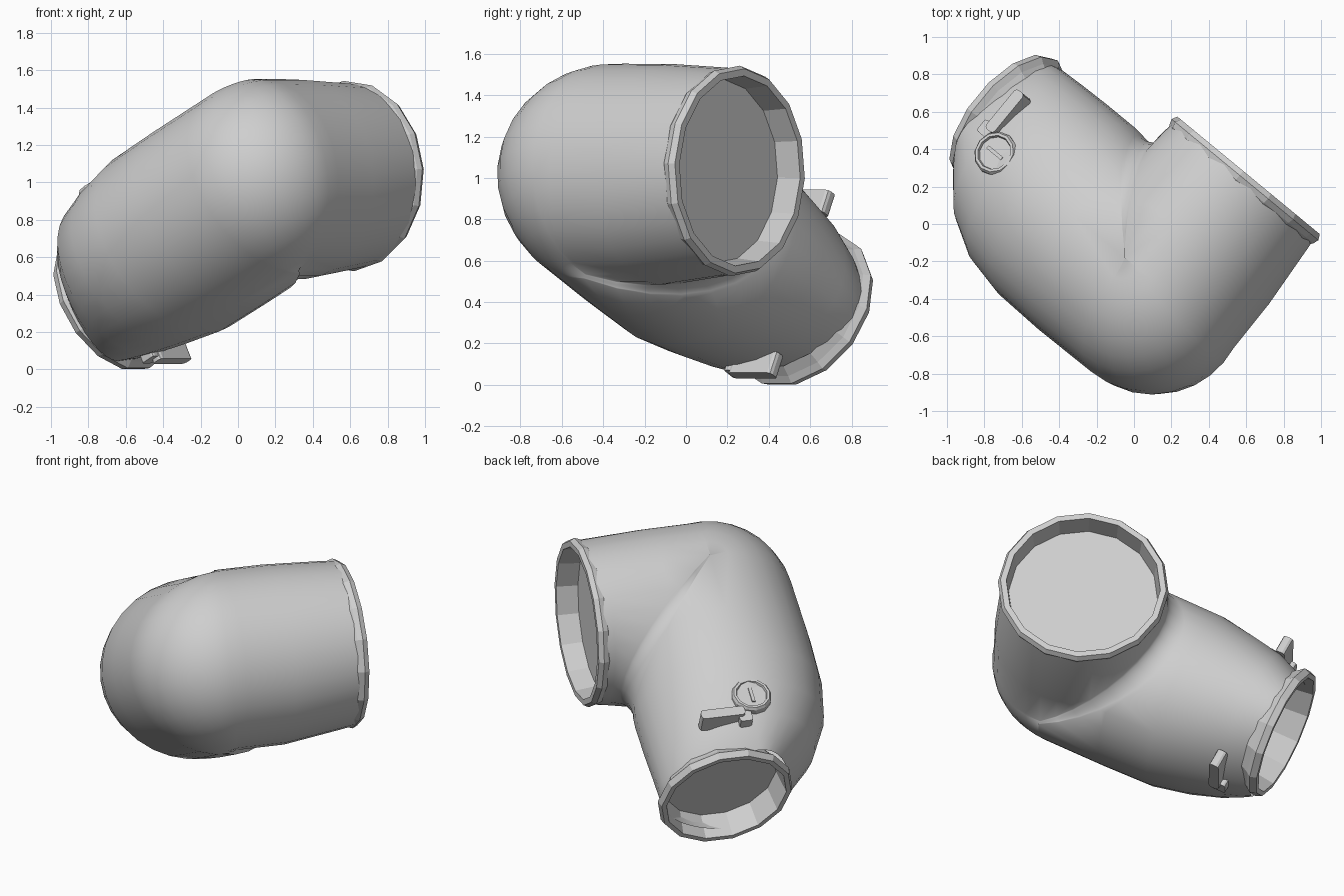
import bpy, bmesh, math
from mathutils import Matrix, Vector

cube = bpy.data.objects.get("Cube")
if cube:
    bpy.data.objects.remove(cube, do_unlink=True)

TONE = (0.62, 0.62, 0.62, 1)
grey = bpy.data.materials.new("plain_grey")
grey.use_nodes = True
grey.diffuse_color = TONE
grey.node_tree.nodes["Principled BSDF"].inputs["Base Color"].default_value = TONE

# Elbow frame: local x runs along the wide arm, local y along the narrow arm
wide = Vector((0.635, 0.77, 0)).normalized()
narrow = Vector((-0.69, 0.57, -0.45))
narrow = (narrow - narrow.project(wide)).normalized()
side = wide.cross(narrow)
FRAME = Matrix.Translation((0.142, -0.337, 1.0)) @ Matrix((wide, narrow, side)).transposed().to_4x4()


def make(name, bm, local=Matrix(), smooth=None):
    bmesh.ops.remove_doubles(bm, verts=bm.verts, dist=0.0005)
    bmesh.ops.recalc_face_normals(bm, faces=bm.faces)
    mesh = bpy.data.meshes.new(name)
    bm.to_mesh(mesh)
    bm.free()
    mesh.materials.append(grey)
    obj = bpy.data.objects.new(name, mesh)
    bpy.context.collection.objects.link(obj)
    obj.matrix_world = FRAME @ local
    if smooth:
        bpy.ops.object.select_all(action="DESELECT")
        obj.select_set(True)
        bpy.context.view_layer.objects.active = obj
        bpy.ops.object.shade_smooth_by_angle(angle=math.radians(smooth))


def skin(bm, rings):
    loops = [[bm.verts.new(p) for p in ring] for ring in rings]
    for lo, hi in zip(loops, loops[1:]):
        n = len(lo)
        for i in range(n):
            j = (i + 1) % n
            bm.faces.new((lo[i], lo[j], hi[j], hi[i]))
    return loops


# Elbow body: two tubes, a rounded outer bend and a small inner fillet
SIDES, FILLET, BEND = 32, 0.1, 8


def section(theta, s, outer, inner, height, lift):
    pts = []
    for i in range(SIDES):
        phi = math.tau * i / SIDES
        c, z = math.cos(phi), height * math.sin(phi) + lift
        if c >= 0:
            x, y = -outer * c * math.sin(theta), -outer * c * math.cos(theta)
            if theta == 0:
                x = s
            elif s > 0:
                y = s
        else:
            q, f = -inner * c, -FILLET * c
            x = q + f * (1 - math.sin(theta))
            y = q + f * (1 - math.cos(theta))
            if theta == 0:
                x = max(s, x)
            elif s > 0:
                y = max(s, y)
        pts.append((x, y, z))
    return pts


wide_arm = [(0.73, 0.485, 0.485, 0.497, 0.038), (0.66, 0.49, 0.5, 0.505, 0.035), (0.3, 0.51, 0.51, 0.54, 0.02)]
narrow_arm = [(0.4, 0.59, 0.565, 0.545, 0), (0.72, 0.58, 0.57, 0.54, 0), (0.95, 0.535, 0.57, 0.495, 0),
              (1.15, 0.43, 0.565, 0.45, 0), (1.28, 0.295, 0.56, 0.4, -0.015), (1.34, 0.215, 0.55, 0.37, -0.025)]
rings = [section(0, *row) for row in wide_arm]
for k in range(BEND + 1):
    t = k / BEND
    outer = 0.515 + 0.07 * t + 0.025 * math.sin(math.pi * t)
    rings.append(section(t * math.pi / 2, 0, outer, 0.51 + 0.055 * t, 0.54 + 0.005 * t, 0.02 * (1 - t)))
rings += [section(math.pi / 2, *row) for row in narrow_arm]
bm = bmesh.new()
skin(bm, rings)
make("elbow_body", bm, smooth=70)


# Recessed end collars, turned around local z, closed by a flat floor
def collar(name, profile, sides, local):
    bm = bmesh.new()
    loops = skin(bm, [[(r * math.cos(math.tau * i / sides), r * math.sin(math.tau * i / sides), z)
                       for i in range(sides)] for r, z in profile])
    bm.faces.new(loops[-1])
    make(name, bm, local)


collar("wide_collar", [(0.47, -0.1), (0.5, -0.06), (0.51, -0.03), (0.495, 0), (0.46, 0), (0.445, -0.13)], 16,
       Matrix.Translation((0.76, 0, 0.038)) @ Matrix.Rotation(math.pi / 2, 4, "Y"))
collar("narrow_collar", [(0.36, -0.12), (0.39, -0.07), (0.415, -0.04), (0.4, 0), (0.37, 0), (0.345, -0.16)], 14,
       Matrix.Translation((0.17, 1.39, -0.028)) @ Matrix.Rotation(-math.pi / 2, 4, "X"))


def box(name, lo, hi, local, bevel=0.0):
    lo, hi = Vector(lo), Vector(hi)
    bm = bmesh.new()
    bmesh.ops.create_cube(bm, size=1)
    for v in bm.verts:
        v.co = (lo + hi) / 2 + Vector(a * b for a, b in zip(v.co, hi - lo))
    if bevel:
        ends = [e for e in bm.edges if abs(e.verts[0].co.z - e.verts[1].co.z) > 0.01]
        bmesh.ops.bevel(bm, geom=ends, offset=bevel, segments=2, affect="EDGES", profile=0.5)
    make(name, bm, local)


# Round dial with a slot on the upper side of the narrow arm
bm = bmesh.new()
loops = skin(bm, [[(r * math.cos(math.tau * i / 12) - 0.01, 1.03 + r * math.sin(math.tau * i / 12), z)
                   for i in range(12)]
                  for r, z in ((0.12, 0.4), (0.12, 0.485), (0.11, 0.5), (0.095, 0.5), (0.09, 0.485))])
bm.faces.new(loops[-1])
make("latch_dial", bm)
box("dial_slot", (-0.02, 0.975, 0.48), (0.0, 1.085, 0.494), Matrix())

# Matching latch levers on the upper and lower sides
for label, sign in (("upper", 1), ("lower", -1)):
    flip = Matrix.Scale(sign, 4, (0, 0, 1))
    box(label + "_latch_lever", (0.06, 1.11, 0.38), (0.33, 1.175, 0.495), flip, 0.02)
    box(label + "_lever_foot", (0.02, 1.12, 0.36), (0.1, 1.21, 0.475), flip, 0.015)
